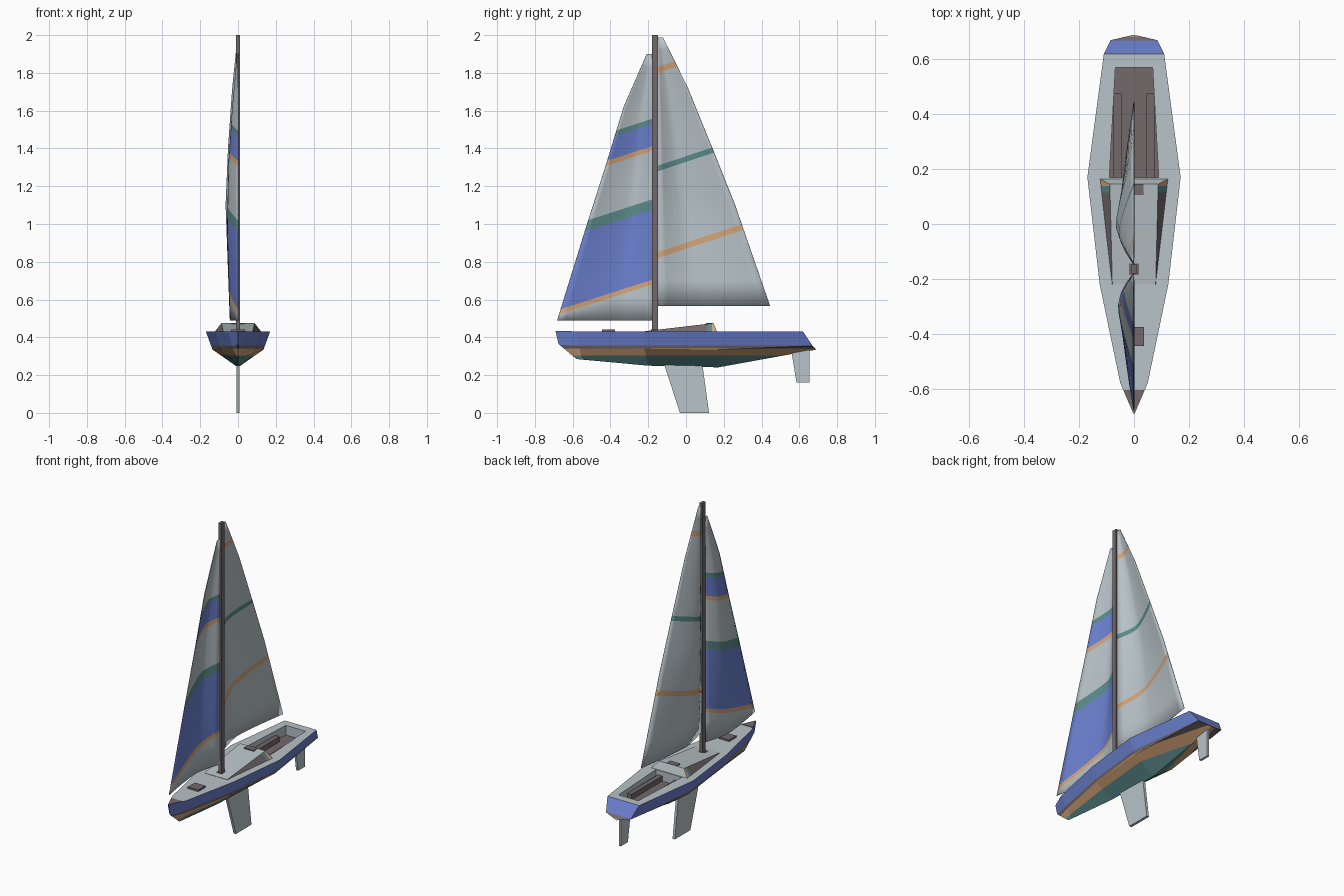
import bpy, bmesh, math
from mathutils import Vector

if "Cube" in bpy.data.objects:
    bpy.data.objects.remove(bpy.data.objects["Cube"])


def material(name, r, g, b):
    lin = [((c / 255 + 0.055) / 1.055) ** 2.4 for c in (r, g, b)]
    m = bpy.data.materials.new(name)
    m.diffuse_color = (*lin, 1)
    m.use_nodes = True
    m.node_tree.nodes["Principled BSDF"].inputs["Base Color"].default_value = m.diffuse_color
    return m


MATS = [material("pale grey", 184, 195, 200), material("blue", 108, 129, 208),
        material("teal", 92, 140, 140), material("tan", 212, 164, 120),
        material("dark brown grey", 114, 104, 106)]
PALE, BLUE, TEAL, TAN, DARK = range(5)


def finish(bm, name):
    me = bpy.data.meshes.new(name)
    bm.to_mesh(me)
    bm.free()
    for m in MATS:
        me.materials.append(m)
    ob = bpy.data.objects.new(name, me)
    bpy.context.collection.objects.link(ob)
    return ob


def cut(bm, point, normal, faces=None):
    faces = list(bm.faces) if faces is None else faces
    geom = set(faces)
    for f in faces:
        geom.update(f.edges)
        geom.update(f.verts)
    bmesh.ops.bisect_plane(bm, geom=list(geom), dist=1e-5, plane_co=point, plane_no=normal)


def band_colour(value, bands, default):
    # bands: (lower limit, upper limit, colour)
    return next((c for lo, hi, c in bands if lo <= value < hi), default)


def loft(name, lower, upper, mat):
    """Solid between two matching point loops."""
    bm = bmesh.new()
    a = [bm.verts.new(p) for p in lower]
    b = [bm.verts.new(p) for p in upper]
    n = len(a)
    bm.faces.new(a)
    bm.faces.new(b)
    for i in range(n):
        j = (i + 1) % n
        bm.faces.new((a[i], a[j], b[j], b[i]))
    for f in bm.faces:
        f.material_index = mat
    bmesh.ops.recalc_face_normals(bm, faces=bm.faces)
    return finish(bm, name)


def plate_xy(name, pts, z0, z1, mat):
    return loft(name, [(x, y, z0) for x, y in pts], [(x, y, z1) for x, y in pts], mat)


def fin(name, pts, half, mat):
    return loft(name, [(-half, y, z) for y, z in pts], [(half, y, z) for y, z in pts], mat)


def box(name, x0, x1, y0, y1, z0, z1, mat):
    return plate_xy(name, [(x0, y0), (x1, y0), (x1, y1), (x0, y1)], z0, z1, mat)


# Hull: stations of deck edge, chine and keel points
stations = [((0.003, -0.69, 0.43), (0.002, -0.675, 0.365), (0, -0.58, 0.285)),
            ((0.05, -0.58, 0.43), (0.032, -0.565, 0.352), (0, -0.55, 0.282)),
            ((0.125, -0.22, 0.43), (0.095, -0.22, 0.34), (0, -0.2, 0.25)),
            ((0.17, 0.17, 0.43), (0.135, 0.17, 0.335), (0, 0.17, 0.241)),
            ((0.11, 0.62, 0.43), (0.085, 0.67, 0.355), (0, 0.69, 0.335))]
bm = bmesh.new()
rings = []  # deck left, chine left, keel, chine right, deck right
for d, c, k in stations:
    pts = [(-d[0], d[1], d[2]), (-c[0], c[1], c[2]), k, c, d]
    rings.append([bm.verts.new(p) for p in pts])


def face(mat, *verts):
    bm.faces.new(verts).material_index = mat


for a, b in zip(rings, rings[1:]):
    for i in range(4):
        face(BLUE, a[i], a[i + 1], b[i + 1], b[i])
s, e = rings[0], rings[-1]
face(BLUE, s[0], s[1], s[3], s[4])
face(BLUE, s[1], s[2], s[3])
face(BLUE, e[0], e[1], e[3], e[4])
face(BLUE, e[1], e[2], e[3])
# Deck with a sunk cockpit
well = [(-0.09, 0.17), (0.09, 0.17), (0.068, 0.57), (-0.068, 0.57)]
rim = [bm.verts.new((x, y, 0.43)) for x, y in well]
low = [bm.verts.new((x, y, 0.37)) for x, y in well]
for a, b in zip(rings[:2], rings[1:3]):
    face(PALE, a[0], a[4], b[4], b[0])
m = rings[3]
face(PALE, rings[2][0], rings[2][4], m[4], rim[1], rim[0], m[0])
face(PALE, m[4], e[4], rim[2], rim[1])
face(PALE, m[0], e[0], rim[3], rim[0])
face(PALE, e[0], e[4], rim[2], rim[3])
for i in range(4):
    j = (i + 1) % 4
    face(PALE, rim[i], rim[j], low[j], low[i])
face(DARK, *low)
bmesh.ops.recalc_face_normals(bm, faces=bm.faces)
# Painted bands on the hull sides by height
for z in (0.357, 0.341, 0.305):
    cut(bm, (0, 0, z), (0, 0, 1))
hull_bands = [(0, 0.305, TEAL), (0.305, 0.341, TAN), (0.341, 0.357, DARK)]
for f in bm.faces:
    if f.material_index == BLUE:
        f.material_index = band_colour(f.calc_center_median().z, hull_bands, BLUE)
finish(bm, "hull")

# Deck fittings
plate_xy("bow_cap", [(0, -0.69), (0.039, -0.605), (-0.039, -0.605)], 0.429, 0.433, DARK)
box("foredeck_hatch", -0.037, 0.037, -0.445, -0.375, 0.428, 0.441, DARK)
for side, x in (("left", -0.06), ("right", 0.06)):
    box(side + "_bench", x - 0.015, x + 0.015, 0.17, 0.475, 0.368, 0.402, DARK)

# Cabin wedge with striped sides
cabin = loft("cabin",
             [(-0.08, -0.22, 0.428), (0.08, -0.22, 0.428), (0.125, 0.165, 0.428), (-0.125, 0.165, 0.428)],
             [(-0.079, -0.22, 0.432), (0.079, -0.22, 0.432), (0.088, 0.145, 0.475), (-0.088, 0.145, 0.475)], PALE)
bm = bmesh.new()
bm.from_mesh(cabin.data)
sides = [f for f in bm.faces if abs(f.normal.x) > 0.4]
for f in sides:
    f.material_index = DARK
for y in (0.115, 0.138):
    cut(bm, (0, y, 0), (0, 1, 0), [f for f in bm.faces if f.material_index == DARK])
for f in bm.faces:
    if f.material_index == DARK:
        f.material_index = band_colour(f.calc_center_median().y,
                                       [(0.115, 0.138, TEAL), (0.138, 1, TAN)], DARK)
bm.to_mesh(cabin.data)
bm.free()
box("cabin_hatch", -0.035, 0.035, 0.107, 0.145, 0.465, 0.477, DARK)

# Mast, keel and rudder
box("mast", -0.01, 0.01, -0.18, -0.147, 0.42, 2.0, DARK)
box("mast_foot", -0.019, 0.019, -0.185, -0.135, 0.428, 0.441, DARK)
fin("keel", [(-0.12, 0.27), (0.085, 0.27), (0.122, 0), (-0.032, 0)], 0.008, PALE)
fin("rudder", [(0.556, 0.34), (0.655, 0.345), (0.655, 0.16), (0.585, 0.16)], 0.007, PALE)


def sail(name, luff_y, edge, depths, slope, bands):
    """Cambered sail between the mast and a free edge of (y, z) points."""
    bm = bmesh.new()
    n, peak, rows = 12, 0.35, []
    samples = []
    for i in range(len(edge) - 1):  # four steps between edge points
        for k in range(4):
            t = k / 4
            samples.append([p + (q - p) * t for p, q in
                            zip((*edge[i], depths[i]), (*edge[i + 1], depths[i + 1]))])
    samples.append([*edge[-1], depths[-1]])
    for y, z, depth in samples:
        row = []
        for i in range(n + 1):
            t = i / n
            q = t / peak if t < peak else (1 - t) / (1 - peak)
            bulge = 0.5 * q + 0.5 * math.sin(q * math.pi / 2)
            row.append(bm.verts.new((-depth * bulge, luff_y + (y - luff_y) * t, z)))
        rows.append(row)
    for a, b in zip(rows, rows[1:]):
        for i in range(n):
            bm.faces.new((a[i], a[i + 1], b[i + 1], b[i])).smooth = True
    # Cut the sloping stripes
    for limit in {v for b in bands for v in b[:2]}:
        cut(bm, (0, luff_y, limit), Vector((0, -slope, 1)).normalized())
    for f in bm.faces:
        c = f.calc_center_median()
        f.material_index = band_colour(c.z - slope * (c.y - luff_y), bands, PALE)
    ob = finish(bm, name)
    mod = ob.modifiers.new("thickness", "SOLIDIFY")
    mod.thickness = 0.003
    mod.offset = 0


sail("jib", -0.178,
     [(-0.682, 0.49), (-0.53, 0.98), (-0.42, 1.325), (-0.33, 1.62), (-0.208, 1.9)],
     [0.043, 0.058, 0.05, 0.03, 0.003], 0.32,
     [(0.68, 0.705, TAN), (0.705, 1.075, BLUE), (1.075, 1.13, TEAL),
      (1.387, 1.412, TAN), (1.412, 1.53, BLUE), (1.53, 1.557, TEAL)])
sail("mainsail", -0.148,
     [(0.445, 0.567), (0.26, 1.1), (0.14, 1.4), (0.01, 1.72), (-0.122, 1.988)],
     [0.046, 0.066, 0.053, 0.03, 0.002], 0.33,
     [(0.82, 0.852, TAN), (1.28, 1.31, TEAL), (1.8, 1.832, TAN)])
